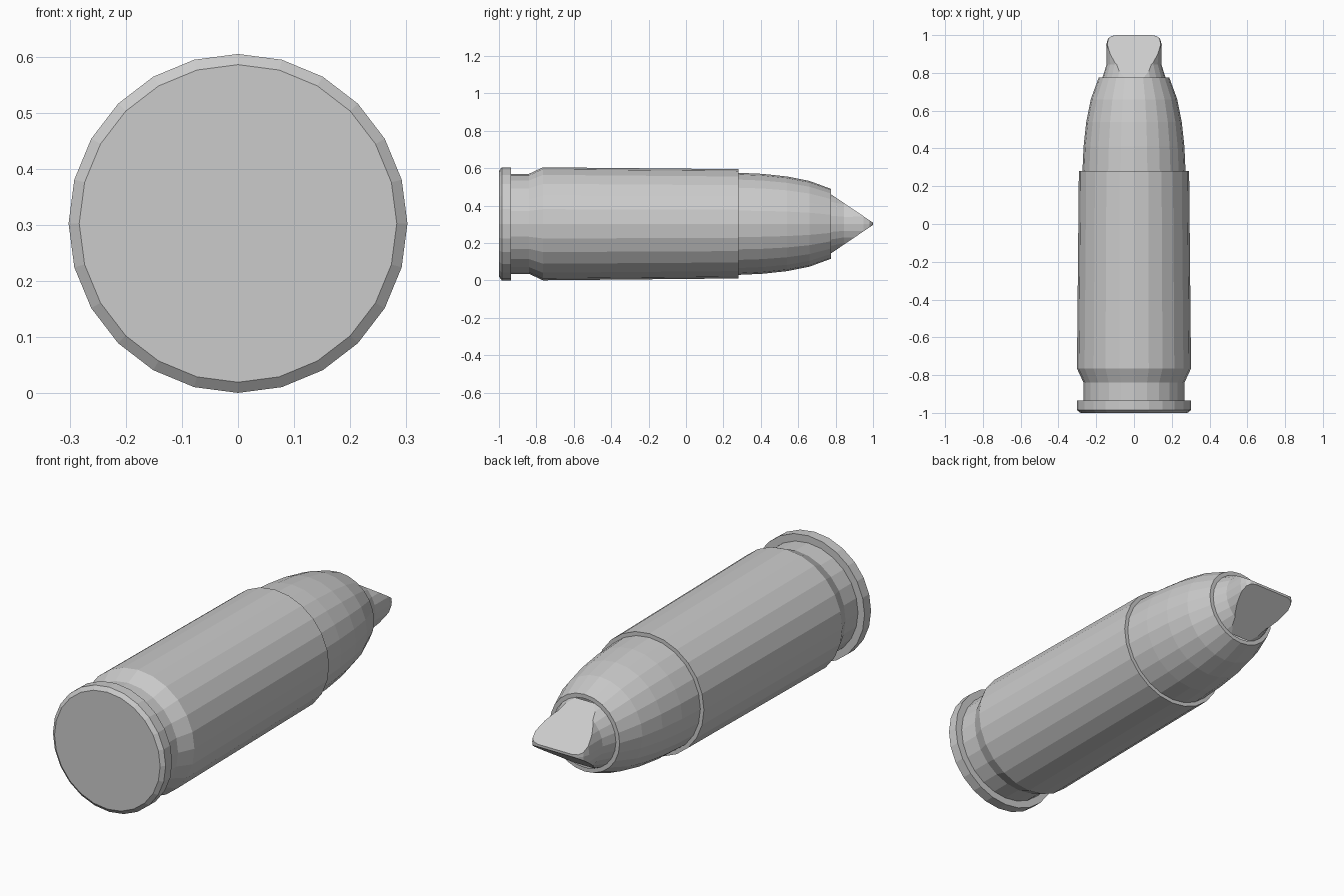
import bpy
import bmesh
from math import sin, cos, tau
from mathutils import Vector

SEGMENTS = 24
CENTRE_Z = 0.303

cube = bpy.data.objects.get("Cube")
if cube:
    bpy.data.objects.remove(cube, do_unlink=True)

metal = bpy.data.materials.new("grey metal")
metal.use_nodes = True
grey = (0.6, 0.6, 0.6, 1)
metal.diffuse_color = grey
metal.node_tree.nodes["Principled BSDF"].inputs["Base Color"].default_value = grey


def lathe(profile, cap_start=False, cap_end=False):
    """Revolve (y, radius) points around the long axis."""
    bm = bmesh.new()
    rings = []
    for y, r in profile:
        rings.append([bm.verts.new((r * sin(tau * i / SEGMENTS), y,
                                    r * cos(tau * i / SEGMENTS)))
                      for i in range(SEGMENTS)])
    for a, b in zip(rings, rings[1:]):
        for i in range(SEGMENTS):
            j = (i + 1) % SEGMENTS
            bm.faces.new((a[i], a[j], b[j], b[i]))
    if cap_start:
        bm.faces.new(rings[0])
    if cap_end:
        bm.faces.new(rings[-1])
    return bm


def finish(name, bm):
    bmesh.ops.recalc_face_normals(bm, faces=bm.faces)
    mesh = bpy.data.meshes.new(name)
    bm.to_mesh(mesh)
    bm.free()
    mesh.materials.append(metal)
    obj = bpy.data.objects.new(name, mesh)
    obj.location.z = CENTRE_Z
    bpy.context.collection.objects.link(obj)


# Casing: rim, extractor groove, tapered body and mouth lip
finish("casing", lathe([(-1, 0.283), (-0.985, 0.302), (-0.935, 0.302),
                        (-0.935, 0.267), (-0.84, 0.267), (-0.765, 0.302),
                        (0.28, 0.292), (0.28, 0.273)], cap_start=True))

# Bullet: curved nose ending in a small shoulder
finish("bullet", lathe([(0.28, 0.273), (0.41, 0.267), (0.54, 0.253),
                        (0.66, 0.229), (0.775, 0.187), (0.775, 0.167)]))

# Tip: short rounded plug cut to a chisel edge by two sloping planes
tip = lathe([(0.775, 0.167), (0.845, 0.145), (0.95, 0.147),
             (0.98, 0.138), (0.994, 0.122), (1, 0.095)],
            cap_start=True, cap_end=True)
for side in (1, -1):
    cut = bmesh.ops.bisect_plane(
        tip, geom=tip.verts[:] + tip.edges[:] + tip.faces[:], dist=1e-5,
        plane_co=Vector((0, 1, 0.006 * side)),
        plane_no=Vector((0, 0.152, 0.225 * side)), clear_outer=True)
    rim = [e for e in cut["geom_cut"] if isinstance(e, bmesh.types.BMEdge)]
    bmesh.ops.contextual_create(tip, geom=rim)
finish("chisel_tip", tip)
